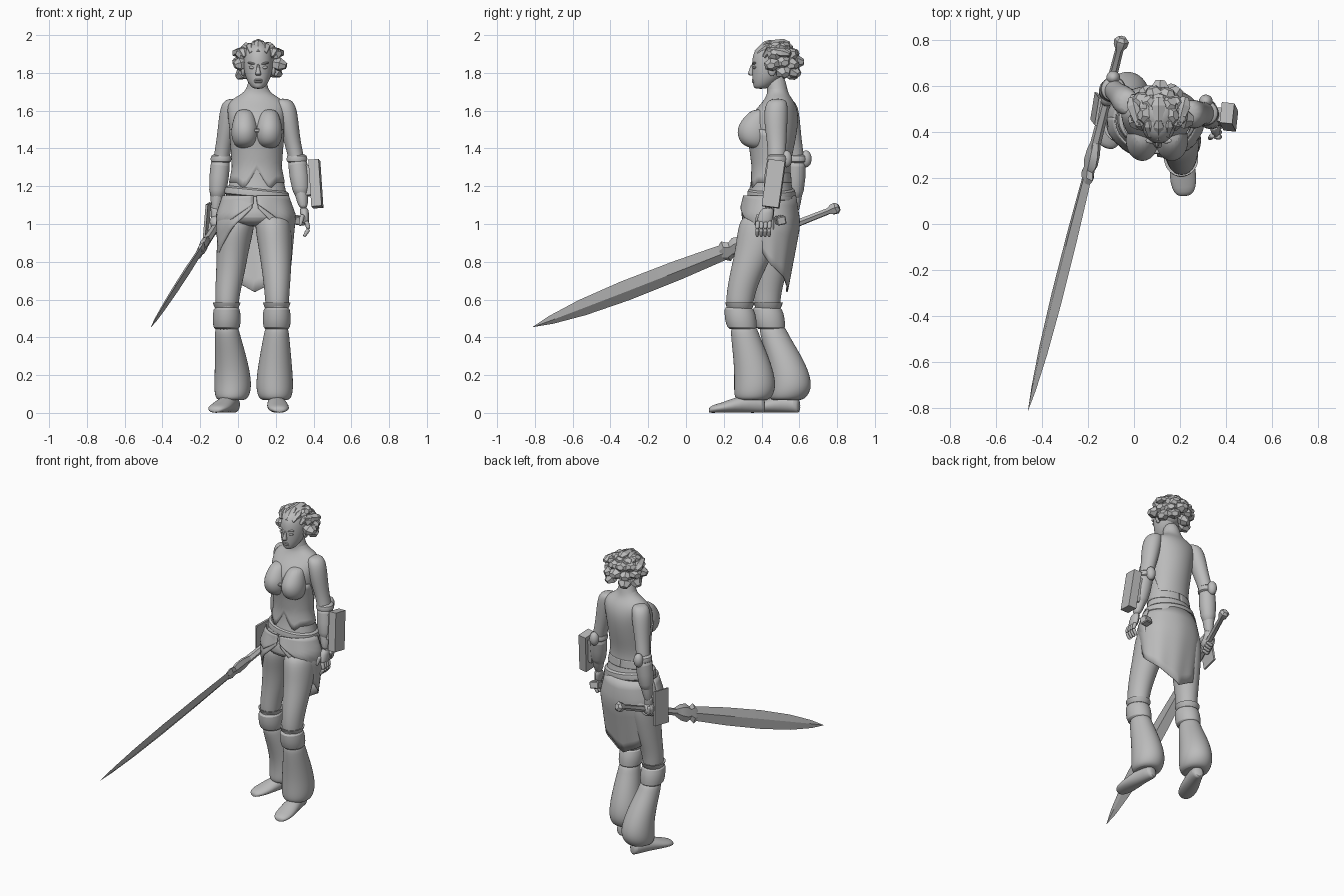
import bpy, bmesh, math, random
from mathutils import Matrix, Vector

random.seed(4)
cube = bpy.data.objects.get("Cube")
if cube:
    bpy.data.objects.remove(cube, do_unlink=True)

grey = bpy.data.materials.new("plain grey")
grey.use_nodes = True
COLOUR = (0.5, 0.5, 0.5, 1)
grey.diffuse_color = COLOUR
grey.node_tree.nodes["Principled BSDF"].inputs["Base Color"].default_value = COLOUR


def finish(name, bm, smooth=0, thickness=0, matrix=None, angle=50):
    """Turn a bmesh into a named object, with optional subdivision or shell."""
    if not thickness:
        bmesh.ops.recalc_face_normals(bm, faces=bm.faces)
    mesh = bpy.data.meshes.new(name)
    bm.to_mesh(mesh)
    bm.free()
    obj = bpy.data.objects.new(name, mesh)
    bpy.context.collection.objects.link(obj)
    mesh.materials.append(grey)
    if matrix is not None:
        obj.matrix_world = matrix
    if thickness:
        obj.modifiers.new("shell", "SOLIDIFY").thickness = thickness
    if smooth:
        obj.modifiers.new("round", "SUBSURF").levels = smooth
    if angle:
        bpy.ops.object.select_all(action="DESELECT")
        obj.select_set(True)
        bpy.context.view_layer.objects.active = obj
        bpy.ops.object.shade_smooth_by_angle(angle=math.radians(angle))
    return obj


def loft(name, rings, sides=14, smooth=2, matrix=None, angle=50):
    """Skin a stack of ellipses given as x, y, z, half width, half depth."""
    bm = bmesh.new()
    loops = []
    for x, y, z, rx, ry in rings:
        turn = [math.tau * i / sides for i in range(sides)]
        loops.append([bm.verts.new((x + rx * math.sin(a), y - ry * math.cos(a), z)) for a in turn])
    for low, high in zip(loops, loops[1:]):
        for i in range(sides):
            j = (i + 1) % sides
            bm.faces.new((low[i], low[j], high[j], high[i]))
    bm.faces.new(loops[0][::-1])
    bm.faces.new(loops[-1])
    return finish(name, bm, smooth, 0, matrix, angle)


def sheet(name, start, end, point, columns=40, rows=8, thickness=0.006):
    """Wrap a thin cloth; point(angle, t) gives a position, angle 0 is front."""
    bm = bmesh.new()
    grid = [[bm.verts.new(point(start + (end - start) * i / columns, j / rows))
             for j in range(rows + 1)] for i in range(columns + 1)]
    for a, b in zip(grid, grid[1:]):
        for j in range(rows):
            bm.faces.new((a[j], b[j], b[j + 1], a[j + 1]))
    return finish(name, bm, 0, thickness)


def along(start, end, up=(0, 0, 1)):
    """Matrix whose local z runs from start to end and local y leans to up."""
    z = (Vector(end) - Vector(start)).normalized()
    x = Vector(up).cross(z).normalized()
    return Matrix.Translation(start) @ Matrix((x, z.cross(x), z)).transposed().to_4x4()


def limb(name, start, end, r1, r2, sides=8, smooth=1):
    length = (Vector(end) - Vector(start)).length
    rings = [(0, 0, 0, r1 * 0.6, r1 * 0.6), (0, 0, length * 0.08, r1, r1),
             (0, 0, length * 0.9, r2, r2), (0, 0, length, r2 * 0.5, r2 * 0.5)]
    return loft(name, rings, sides, smooth, along(start, end, (0.3, 0.9, 0.2)))


def ball(name, centre, size, tilt=0):
    bm = bmesh.new()
    bmesh.ops.create_uvsphere(bm, u_segments=20, v_segments=12, radius=1)
    m = Matrix.Translation(centre) @ Matrix.Rotation(tilt, 4, "Y") @ Matrix.Diagonal((*size, 1))
    return finish(name, bm, matrix=m)


def block(name, centre, size, rotation, bevel=0.0):
    bm = bmesh.new()
    bmesh.ops.create_cube(bm, size=1, matrix=Matrix.Diagonal((*size, 1)))
    if bevel:
        bmesh.ops.bevel(bm, geom=bm.edges[:], offset=bevel, segments=1, affect="EDGES")
    turn = Matrix.Rotation(rotation[2], 4, "Z") @ Matrix.Rotation(rotation[1], 4, "Y") @ Matrix.Rotation(rotation[0], 4, "X")
    return finish(name, bm, matrix=Matrix.Translation(centre) @ turn, angle=0)


# Torso, neck and bust
TORSO = [(.09, .44, .985, .11, .1), (.09, .44, 1.03, .185, .148), (.095, .45, 1.1, .18, .14),
         (.1, .45, 1.2, .15, .11), (.1, .45, 1.3, .13, .1), (.1, .455, 1.4, .137, .118),
         (.1, .455, 1.5, .148, .138), (.1, .47, 1.58, .158, .128), (.1, .49, 1.64, .16, .09),
         (.1, .488, 1.675, .11, .065), (.102, .485, 1.705, .052, .052), (.105, .47, 1.8, .048, .052)]
loft("torso", TORSO, 18)
for side, x in (("right", .036), ("left", .164)):
    loft(side + "_bust", [(x, .375, 1.4, .03, .03), (x, .365, 1.42, .058, .07), (x, .36, 1.46, .073, .088),
                          (x, .362, 1.51, .073, .093), (x, .375, 1.56, .06, .075), (x, .4, 1.61, .04, .05)], 16)
block("bust_clasp", (.1, .318, 1.495), (.04, .03, .02), (0, 0, 0), .006)


def torso_ring(z):
    for a, b in zip(TORSO, TORSO[1:]):
        if a[2] <= z <= b[2]:
            t = (z - a[2]) / (b[2] - a[2])
            return [p + (q - p) * t for p, q in zip(a, b)]


# Bodice with a notched hem, cut low behind
def bodice(a, t):
    hem = 1.22 + .07 * max(0, 1 - abs(a) / .35) - .03 * max(0, 1 - abs(abs(a) - .5) / .3)
    top = 1.5 - .23 * min(1, max(0, abs(a) - 1.3) / .8)
    x, y, z, rx, ry = torso_ring(hem + (top - hem) * t)
    return x + (rx + .002) * math.sin(a), y - (ry + .002) * math.cos(a), z


sheet("bodice", -math.pi, math.pi, bodice, 48)


# Open-fronted skirt, short in front and pointed behind
def skirt(a, t):
    hem = 1.1 - .2 * min(abs(a), 1.57) - .093 * max(0, abs(a) - 1.57)
    z = 1.15 + (hem - 1.15) * t
    flare = min(1, (1.15 - z) / .15)
    drop = max(0, 1 - z) / .36
    fold = .003 * math.sin(a * 9) * t
    rx = .168 + .037 * flare - .035 * drop + fold
    ry = .132 + .024 * flare - .07 * drop + fold
    return .09 + rx * math.sin(a), .445 - ry * math.cos(a), z


def overlap(a, t):
    x, y, z = skirt(a, t)
    return .09 + (x - .09) * 1.03, .445 + (y - .445) * 1.03, 1.15 + (z - 1.15) * .72


sheet("skirt", .08, math.pi * 2 - .08, lambda a, t: skirt((a + math.pi) % math.tau - math.pi, t), 64)
for side, s in (("left", 1), ("right", -1)):
    sheet(side + "_skirt_overlap", .05 * s, 1.7 * s, overlap, 16)
for n, (z, tilt) in enumerate(((1.165, .1), (1.13, -.1))):
    loft("belt_" + "ab"[n], [(0, 0, h, r, r * .74) for h, r in
         ((-.03, .155), (-.025, .178), (.02, .172), (.027, .15))], 28, 1,
         Matrix.Translation((.1, .452, z)) @ Matrix.Rotation(tilt, 4, "Y"))
block("hip_tag", (-.165, .5, 1.0), (.012, .12, .22), (.1, .1, -.15))

# Legs: thigh, knee cuff, baggy trouser and shoe
THIGHS = {"left": [(.18, .41, 1.06, .09, .11), (.187, .4, .98, .1, .13), (.197, .37, .87, .09, .11),
                   (.205, .32, .74, .078, .09), (.207, .285, .62, .066, .076), (.207, .28, .5, .06, .07)],
          "right": [(.0, .46, 1.06, .09, .11), (-.012, .46, .98, .102, .13), (-.027, .46, .87, .088, .105),
                    (-.04, .45, .74, .078, .085), (-.058, .43, .62, .066, .07), (-.06, .43, .5, .06, .07)]}
LOWER = {"left": (.205, .305, -.01, .055), "right": (-.06, .455, .03, .092)}
FEET = {"left": ((.195, .42, 0), (.22, .12, 0)), "right": ((-.015, .6, 0), (-.125, .33, 0))}
for side, rings in THIGHS.items():
    loft(side + "_thigh", rings)
    x, y, dx, dy = LOWER[side]
    loft(side + "_knee_rim", [(x, y - .02, z, r, r * 1.05) for z, r in
                              ((.545, .055), (.56, .066), (.585, .075), (.578, .05))], 18, 0)
    loft(side + "_knee_cuff", [(x, y - .008 * i, z, r, r * 1.12) for i, (z, r) in enumerate(
        ((.44, .055), (.447, .073), (.5, .076), (.555, .072), (.56, .055)))], 18, 1)
    loft(side + "_trouser", [(x + dx * k, y + dy * k, z, r, r * 1.12) for z, r, k in
         ((.47, .06, 0), (.42, .068, .1), (.32, .083, .6), (.22, .096, 1), (.14, .102, 1.1),
          (.09, .094, .95), (.065, .075, .85), (.07, .03, .8))])
    heel, toe = FEET[side]
    size = (Vector(toe) - Vector(heel)).length
    loft(side + "_shoe", [(0, h, size * k, w, h) for k, w, h in
         ((0, .02, .03), (.04, .04, .045), (.3, .046, .052), (.55, .058, .04), (.8, .06, .026), (.95, .045, .02), (1, .02, .012))],
         14, 1, along(heel, toe))

# Arms, gauntlets and elbow pads
ARMS = {"left": [(.235, .485, 1.665, .04, .04), (.25, .478, 1.63, .06, .065), (.266, .475, 1.54, .057, .065),
                 (.288, .48, 1.43, .045, .052), (.312, .482, 1.34, .044, .05), (.33, .462, 1.2, .042, .045), (.348, .435, 1.07, .027, .032)],
        "right": [(-.02, .52, 1.665, .04, .04), (-.035, .53, 1.63, .06, .065), (-.05, .545, 1.54, .056, .062),
                  (-.072, .565, 1.43, .045, .05), (-.09, .585, 1.34, .044, .046), (-.105, .58, 1.2, .042, .044), (-.12, .57, 1.04, .027, .03)]}
for side, rings in ARMS.items():
    loft(side + "_arm", rings, 12)
    elbow, fore, wrist = (Vector(r[:3]) for r in rings[-3:])
    low = fore.lerp(wrist, .45)
    limb(side + "_gauntlet", elbow + Vector((0, 0, .015)), low, .058, .05, 14)
    limb(side + "_gauntlet_rim", elbow + Vector((0, 0, .03)), elbow - Vector((0, 0, .02)), .056, .061, 14)
    ball(side + "_elbow_pad", elbow + Vector((0, .05, .005)), (.03, .03, .045))

# Forearm case and small pouch
block("forearm_case", (.412, .465, 1.213), (.055, .09, .25), (-.13, -.08, -.1))
block("forearm_case_mount", (.375, .465, 1.23), (.04, .06, .16), (-.13, -.08, -.1))
block("hip_pouch", (.325, .5, 1.02), (.06, .05, .045), (.2, .1, .2), .005)

# Hanging left hand
loft("left_palm", [(.348, .435, 1.09, .025, .03), (.352, .425, 1.06, .025, .042),
                   (.355, .418, 1.02, .023, .044), (.357, .412, 1.0, .018, .038)], 10, 1)
for i in range(4):
    base = Vector((.362, .38 + .021 * i, 1.015))
    knuckle = base + Vector((.012, -.003, -.042))
    limb(f"left_finger_{i}", base, knuckle, .014, .013)
    limb(f"left_fingertip_{i}", knuckle, knuckle + Vector((-.025, 0, -.04)), .013, .01)
limb("left_thumb", (.342, .385, 1.05), (.328, .37, .99), .015, .011)

# Sword held low behind
POMMEL, TIP = Vector((-.05, .81, 1.09)), Vector((-.46, -.81, .455))
sword = along(POMMEL, TIP, (.45, -.1, 1))
loft("sword_handle", [(0, 0, s, r, r) for s, r in
     ((0, .018), (.015, .033), (.04, .03), (.06, .018), (.3, .021), (.56, .024))], 6, 0, sword, 30)
loft("sword_guard", [(0, 0, s, w, h) for s, w, h in
     ((.5, .02, .025), (.55, .025, .05), (.6, .025, .058), (.63, .02, .04), (.66, .02, .062), (.69, .014, .04))], 6, 0, sword, 25)
loft("sword_blade", [(0, 0, s, w, h) for s, w, h in
     ((.62, .014, .042), (.72, .016, .047), (.95, .018, .056), (1.25, .017, .058), (1.5, .013, .047), (1.68, .008, .025), (1.788, .001, .001))],
     4, 0, sword, 20)

# Right fist around the handle
grip = POMMEL.lerp(TIP, .155)
ball("right_fist", grip + Vector((-.005, 0, .012)), (.034, .048, .042))
limb("right_wrist", (-.12, .57, 1.09), grip, .03, .03)
for i in range(4):
    spot = grip + (TIP - POMMEL).normalized() * (.022 * i - .035)
    limb(f"right_finger_{i}", spot + Vector((-.033, 0, .025)), spot + Vector((-.024, 0, -.034)), .013, .012)
    limb(f"right_fingertip_{i}", spot + Vector((-.024, 0, -.034)), spot + Vector((.022, 0, -.022)), .012, .01)

# Head and face
HX = .107
loft("head", [(HX, .395, 1.715, .022, .03), (HX, .405, 1.73, .042, .05), (HX, .425, 1.765, .064, .075),
              (HX, .44, 1.81, .077, .092), (HX, .45, 1.86, .081, .103), (HX, .455, 1.91, .075, .1),
              (HX, .46, 1.945, .055, .075), (HX, .46, 1.962, .025, .03)], 16)
loft("nose", [(HX, .348, 1.785, .013, .008), (HX, .342, 1.792, .019, .02),
              (HX, .347, 1.815, .01, .014), (HX, .354, 1.85, .008, .01)], 8, 1)
for n, z in enumerate((1.763, 1.752)):
    ball("upper_lip lower_lip".split()[n], (HX, .362, z), (.024, .014, .007))
for side, s in (("left", 1), ("right", -1)):
    ball(side + "_eye", (HX + .032 * s, .365, 1.828), (.018, .012, .008), -.12 * s)
    ball(side + "_brow", (HX + .033 * s, .362, 1.85), (.024, .012, .006), -.2 * s)
    ball(side + "_ear", (HX + .08 * s, .455, 1.815), (.012, .022, .032))


# Chunky faceted hair locks, laid back from the hairline and fanned behind
def lock(name, start, end, width, depth):
    length = (Vector(end) - Vector(start)).length
    loft(name, [(0, 0, 0, width * .45, depth * .5), (0, 0, length * .7, width, depth),
                (0, 0, length, width * .5, depth * .45)], 6, 0, along(start, end, (.01, -.2, 1)), 0)


CENTRE = Vector((HX + .003, .475, 1.865))
ball("hair_cap", CENTRE + Vector((0, .005, .01)), (.088, .1, .095))
for row, (lift, spread, count) in enumerate(((-.55, 1.2, 4), (-.1, 1.75, 7), (.35, 1.7, 6), (.8, 1.6, 5))):
    for i in range(count):
        a = spread * (2 * i / (count - 1) - 1) + random.uniform(-.1, .1)
        e = lift + random.uniform(-.1, .1)
        d = Vector((math.sin(a) * math.cos(e), math.cos(a) * math.cos(e), math.sin(e)))
        reach = random.uniform(.142, .162) - .01 * row
        lock(f"hair_lock_{row}_{i}", CENTRE + d * .04, CENTRE + d * reach, .046, .036)
for i in range(5):
    s = (i - 2) / 2
    root = Vector((HX + .07 * s, .368 + .045 * s * s, 1.91 - .025 * s * s))
    crown = Vector((HX + .085 * s, .45, 1.968 - .035 * abs(s)))
    lock(f"hair_front_{i}", root, crown, .026, .02)
    lock(f"hair_crown_{i}", crown - Vector((0, .02, .01)), crown + Vector((.03 * s, .1, -.015 - .02 * abs(s))), .036, .026)
